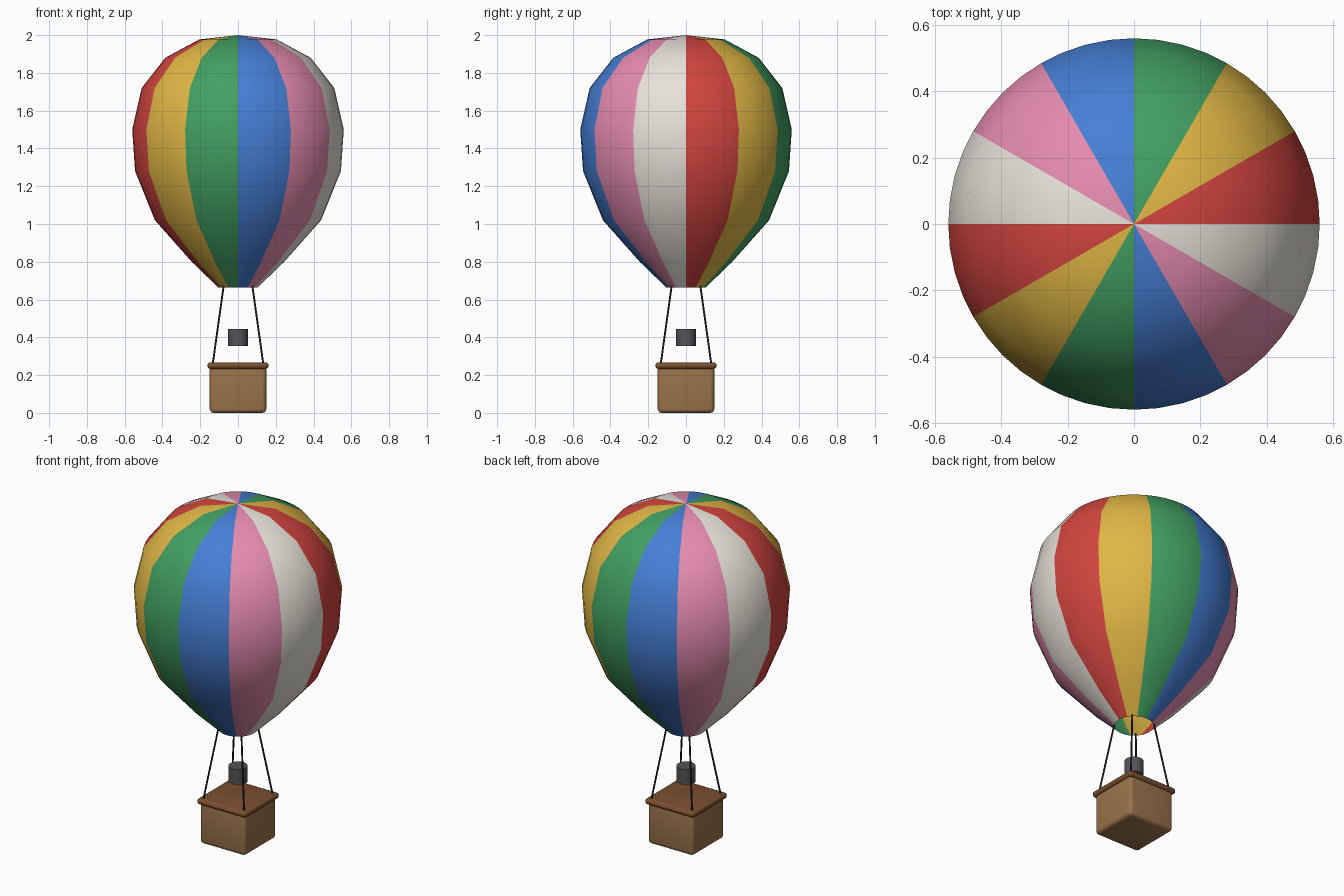
import bpy, bmesh, math
from mathutils import Vector

if "Cube" in bpy.data.objects:
    bpy.data.objects.remove(bpy.data.objects["Cube"])


def material(name, rgb):
    m = bpy.data.materials.new(name)
    m.diffuse_color = (*rgb, 1)
    m.use_nodes = True
    m.node_tree.nodes["Principled BSDF"].inputs["Base Color"].default_value = m.diffuse_color
    return m


def finish(obj, name, mat=None, angle=40):
    obj.name = name
    if mat:
        obj.data.materials.append(mat)
    bpy.ops.object.select_all(action='DESELECT')
    obj.select_set(True)
    bpy.context.view_layer.objects.active = obj
    bpy.ops.object.shade_smooth_by_angle(angle=math.radians(angle))
    return obj


def rounded_box(name, width, z0, z1, bevel, mat):
    bpy.ops.mesh.primitive_cube_add(size=1, location=(0, 0, (z0 + z1) / 2))
    obj = bpy.context.object
    obj.scale = (width, width, z1 - z0)
    bpy.ops.object.transform_apply(location=False, rotation=False, scale=True)
    mod = obj.modifiers.new("round_edges", 'BEVEL')
    mod.width, mod.segments = bevel, 4
    bpy.ops.object.modifier_apply(modifier=mod.name)
    return finish(obj, name, mat)


def rod(name, a, b, radius, sides, mat):
    a, b = Vector(a), Vector(b)
    bpy.ops.mesh.primitive_cylinder_add(vertices=sides, radius=radius,
                                        depth=(b - a).length, location=(a + b) / 2)
    obj = bpy.context.object
    obj.rotation_euler = (b - a).to_track_quat('Z', 'Y').to_euler()
    return finish(obj, name, mat, 50)


# Envelope: revolved profile, twelve gores in six repeating colours
PROFILE = [(0.105, 0.665), (0.245, 0.80), (0.44, 1.02), (0.545, 1.28), (0.56, 1.50),
           (0.51, 1.72), (0.385, 1.88), (0.205, 1.977)]
SEGMENTS, GORES = 48, 12
bm = bmesh.new()
rings = [[bm.verts.new((r * math.cos(math.tau * i / SEGMENTS),
                        r * math.sin(math.tau * i / SEGMENTS), z))
          for i in range(SEGMENTS)] for r, z in PROFILE]
crown = bm.verts.new((0, 0, 2.0))
for i in range(SEGMENTS):
    j = (i + 1) % SEGMENTS
    faces = [bm.faces.new((lo[i], lo[j], hi[j], hi[i])) for lo, hi in zip(rings, rings[1:])]
    faces.append(bm.faces.new((rings[-1][i], rings[-1][j], crown)))
    for f in faces:
        f.material_index = (i * GORES // SEGMENTS) % 6
mesh = bpy.data.meshes.new("envelope")
bm.to_mesh(mesh)
bm.free()
envelope = bpy.data.objects.new("envelope", mesh)
bpy.context.collection.objects.link(envelope)
for name, rgb in [("red", (0.65, 0.06, 0.05)), ("yellow", (0.75, 0.47, 0.06)),
                  ("green", (0.055, 0.35, 0.12)), ("blue", (0.06, 0.21, 0.66)),
                  ("pink", (0.78, 0.26, 0.43)), ("white", (0.8, 0.76, 0.69))]:
    mesh.materials.append(material(name, rgb))
finish(envelope, "envelope", angle=60)

# Basket with padded rim
rounded_box("basket", 0.30, 0.0, 0.25, 0.022, material("wicker", (0.32, 0.17, 0.07)))
rounded_box("basket_rim", 0.324, 0.233, 0.267, 0.016, material("leather", (0.2, 0.08, 0.03)))

# Burner
rod("burner", (0, 0, 0.355), (0, 0, 0.445), 0.052, 24, material("burner_metal", (0.09, 0.09, 0.1)))

# Ropes from the basket corners to the envelope mouth
rope = material("rope", (0.02, 0.02, 0.02))
for n, (sx, sy) in enumerate([(-1, -1), (1, -1), (1, 1), (-1, 1)], 1):
    rod(f"rope_{n}", (sx * 0.135, sy * 0.135, 0.25), (sx * 0.075, sy * 0.075, 0.68),
        0.005, 8, rope)
